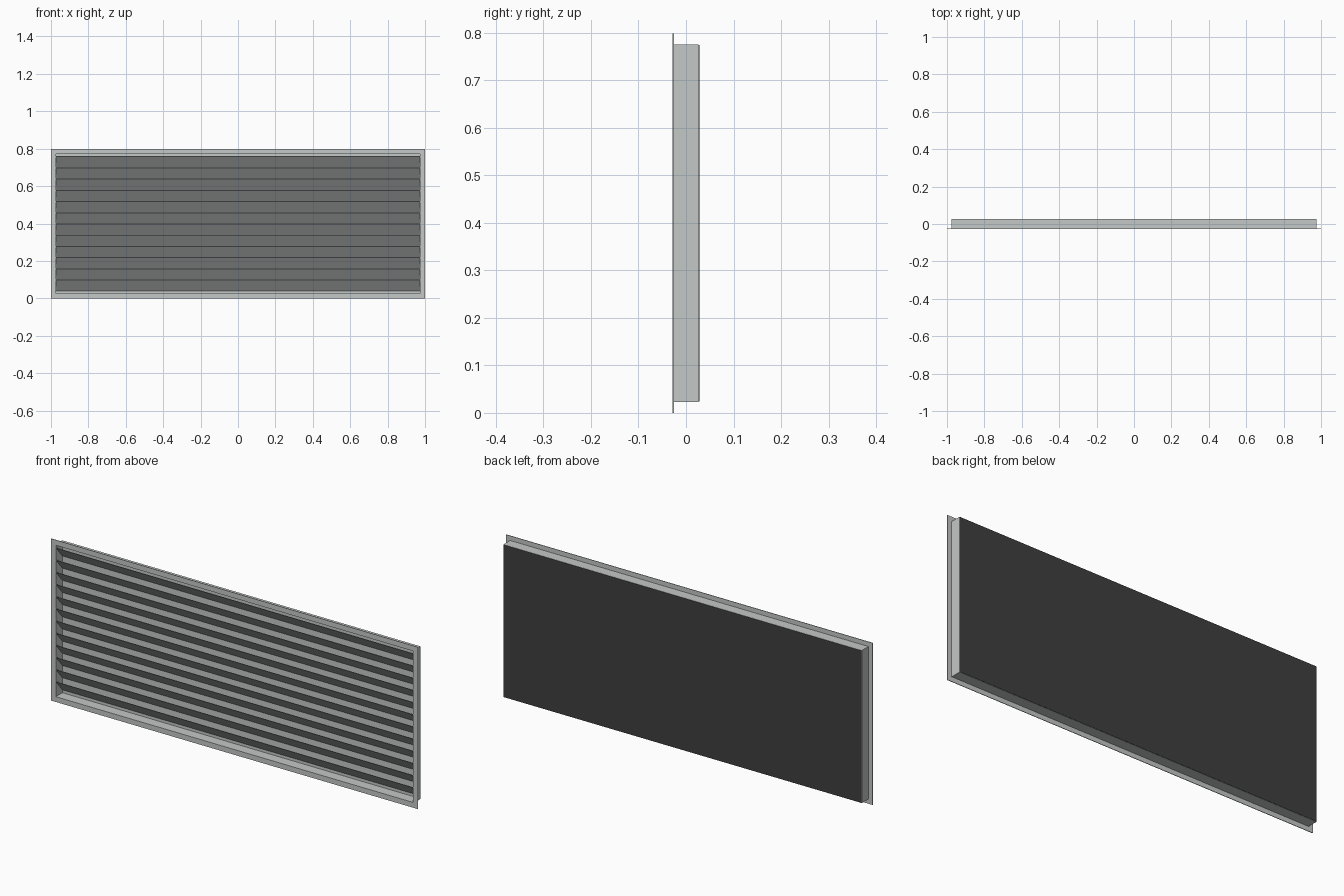
import bpy, bmesh

if "Cube" in bpy.data.objects:
    bpy.data.objects.remove(bpy.data.objects["Cube"])

W, H = 2.0, 0.798            # outer flange size
BX, Z0, Z1 = 0.977, 0.023, 0.775   # duct box extents
FRONT, LIP, REAR = -0.028, -0.025, 0.028
WALL = 0.003


def material(name, rgb):
    m = bpy.data.materials.new(name)
    m.diffuse_color = (*rgb, 1)
    m.use_nodes = True
    m.node_tree.nodes["Principled BSDF"].inputs["Base Color"].default_value = m.diffuse_color
    return m


grey = material("light grey metal", (0.55, 0.58, 0.57))
dark = material("dark backing", (0.05, 0.05, 0.05))


def finish(name, bm, mat):
    bmesh.ops.recalc_face_normals(bm, faces=bm.faces)
    me = bpy.data.meshes.new(name)
    bm.to_mesh(me)
    bm.free()
    me.materials.append(mat)
    ob = bpy.data.objects.new(name, me)
    bpy.context.collection.objects.link(ob)
    return ob


def box(name, x, y, z, mat):
    bm = bmesh.new()
    bmesh.ops.create_cube(bm, size=1)
    for v in bm.verts:
        v.co = [lo + (c + 0.5) * (hi - lo) for c, (lo, hi) in zip(v.co, (x, y, z))]
    return finish(name, bm, mat)


def ring(name, outer, inner, y0, y1, mat):
    """Rectangular frame from two (half width, low, high) outlines."""
    bm = bmesh.new()

    def loop(o, y):
        hw, lo, hi = o
        return [bm.verts.new((x, y, z)) for x, z in
                ((-hw, lo), (hw, lo), (hw, hi), (-hw, hi))]
    loops = [loop(outer, y0), loop(inner, y0), loop(inner, y1), loop(outer, y1)]
    for a, b in zip(loops, loops[1:] + loops[:1]):
        for i in range(4):
            j = (i + 1) % 4
            bm.faces.new((a[i], a[j], b[j], b[i]))
    return finish(name, bm, mat)


# Thin front flange and the shallow duct box behind it
inner = (BX - WALL, Z0 + WALL, Z1 - WALL)
ring("front_flange", (W / 2, 0, H), inner, FRONT, LIP, grey)
ring("box_walls", (BX, Z0, Z1), inner, LIP, 0.0265, grey)

# Inner back panel and the dark plate closing the rear
box("inner_back", (-inner[0], inner[0]), (0.0235, 0.0255), inner[1:], grey)
box("rear_plate", (-BX + 0.001, BX - 0.001), (0.0257, REAR),
    (Z0 + 0.001, Z1 - 0.001), dark)

# Twelve slanted slats, high at the front and low at the back
COUNT, START, PITCH, THICK = 12, 0.04, 0.06, 0.0025
for n in range(COUNT):
    z = START + n * PITCH
    profile = ((-0.026, z + PITCH - THICK), (0.0235, z),
               (0.0235, z + THICK), (-0.026, z + PITCH))
    bm = bmesh.new()
    face = bm.faces.new([bm.verts.new((-inner[0], y, h)) for y, h in profile])
    res = bmesh.ops.extrude_face_region(bm, geom=[face])
    new = [v for v in res["geom"] if isinstance(v, bmesh.types.BMVert)]
    bmesh.ops.translate(bm, verts=new, vec=(2 * inner[0], 0, 0))
    if not face.is_valid or len(bm.faces) < 6:
        bm.faces.new([v for v in bm.verts if v not in new])
    finish(f"slat_{n + 1}", bm, grey)
